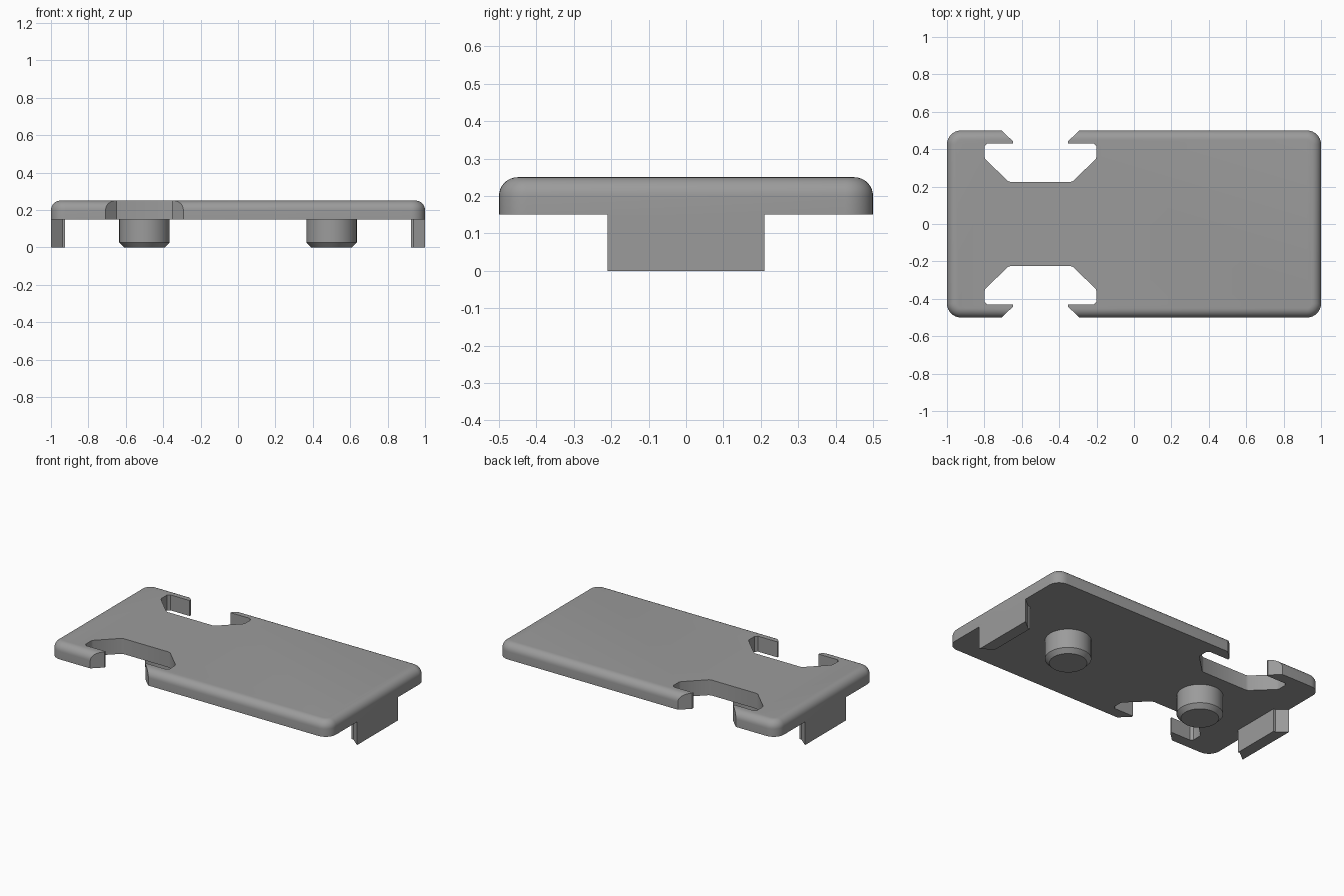
import bpy, bmesh, math

if "Cube" in bpy.data.objects:
    bpy.data.objects.remove(bpy.data.objects["Cube"])

grey = bpy.data.materials.new("mid_grey")
grey.diffuse_color = (0.33, 0.33, 0.33, 1)
grey.use_nodes = True
grey.node_tree.nodes["Principled BSDF"].inputs["Base Color"].default_value = grey.diffuse_color


def loft(name, stacks):
    """Solid objects from stacks of (outline, z) rings, counter-clockwise, bottom to top."""
    bm = bmesh.new()
    for rings in stacks:
        loops = [[bm.verts.new((x, y, z)) for x, y in pts] for pts, z in rings]
        n = len(loops[0])
        bm.faces.new(loops[0][::-1])
        bm.faces.new(loops[-1])
        for a, b in zip(loops, loops[1:]):
            for i in range(n):
                j = (i + 1) % n
                bm.faces.new((a[i], a[j], b[j], b[i]))
    bmesh.ops.recalc_face_normals(bm, faces=bm.faces)
    me = bpy.data.meshes.new(name)
    bm.to_mesh(me)
    bm.free()
    ob = bpy.data.objects.new(name, me)
    bpy.context.collection.objects.link(ob)
    me.materials.append(grey)
    return ob


def activate(ob):
    bpy.ops.object.select_all(action='DESELECT')
    ob.select_set(True)
    bpy.context.view_layer.objects.active = ob


def smooth(ob, degrees=30):
    activate(ob)
    bpy.ops.object.shade_smooth_by_angle(angle=math.radians(degrees))


def rounded_rect(hx, hy, r, seg=8):
    pts = []
    for k, (sx, sy) in enumerate([(1, 1), (-1, 1), (-1, -1), (1, -1)]):
        for i in range(seg + 1):
            a = math.pi / 2 * (k + i / seg)
            pts.append((sx * (hx - r) + r * math.cos(a), sy * (hy - r) + r * math.sin(a)))
    return pts


def circle(cx, r, n=48):
    return [(cx + r * math.cos(2 * math.pi * i / n), r * math.sin(2 * math.pi * i / n))
            for i in range(n)]


# Plate with rounded corners and a filleted top rim
FILLET, CORNER = 0.05, 0.075
rings = [(rounded_rect(1, 0.5, CORNER), 0.15)]
for i in range(9):
    a = math.pi / 2 * i / 8
    inset = FILLET * (1 - math.cos(a))
    rings.append((rounded_rect(1 - inset, 0.5 - inset, CORNER - inset),
                  0.20 + FILLET * math.sin(a)))
plate = loft("plate", [rings])

# Hooked notches cut through both long edges; half profile around x = -0.5
half = [(0.16, 0.225), (0.175, 0.23), (0.295, 0.347), (0.30, 0.36), (0.30, 0.415),
        (0.285, 0.43), (0.147, 0.43), (0.147, 0.442), (0.21, 0.502), (0.21, 0.6)]
notch = [(-0.5 + x, y) for x, y in half] + [(-0.5 - x, y) for x, y in half[::-1]]
mirrored = [(x, -y) for x, y in notch[::-1]]
cutter = loft("notch_cutter", [[(p, 0.1), (p, 0.3)] for p in (notch, mirrored)])
cutter.hide_render = True
mod = plate.modifiers.new("notches", 'BOOLEAN')
mod.operation, mod.solver, mod.object = 'DIFFERENCE', 'EXACT', cutter
activate(plate)
bpy.ops.object.modifier_apply(modifier=mod.name)
bpy.data.objects.remove(cutter)
smooth(plate)

# Round pins with chamfered tips
for side, cx in (("left", -0.5), ("right", 0.5)):
    pin = loft(side + "_pin", [[(circle(cx, 0.11), 0), (circle(cx, 0.135), 0.027),
                                (circle(cx, 0.135), 0.15)]])
    smooth(pin)

# End tabs, narrowing inward
for side, s in (("left", -1), ("right", 1)):
    tab = [(s * x, y) for x, y in [(1, -0.21), (1, 0.21), (0.938, 0.16), (0.925, 0.16),
                                   (0.925, -0.16), (0.938, -0.16)]]
    loft(side + "_end_tab", [[(tab, 0), (tab, 0.15)]])
